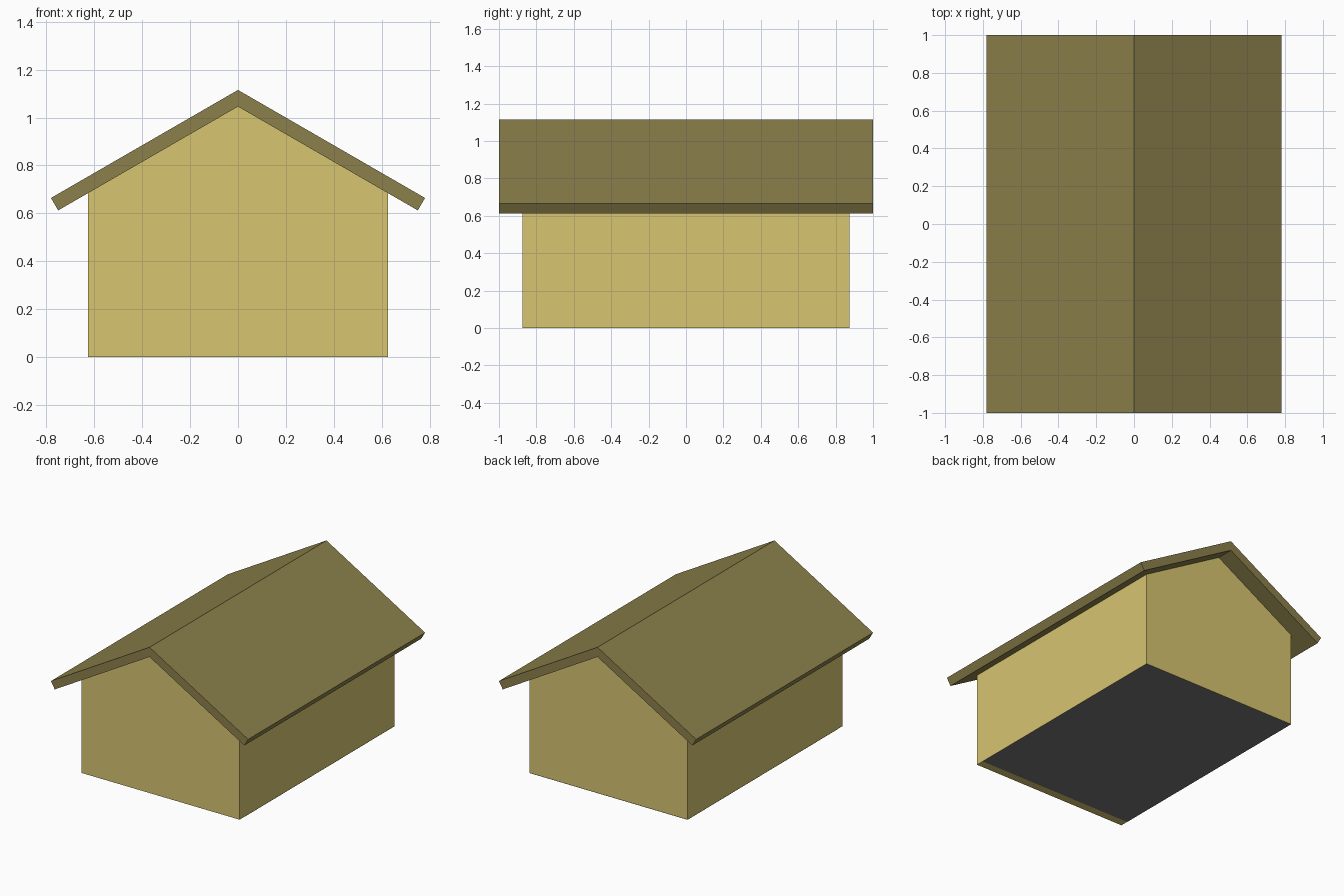
import bpy
import bmesh
import math

if "Cube" in bpy.data.objects:
    bpy.data.objects.remove(bpy.data.objects["Cube"])


def material(name, rgb):
    mat = bpy.data.materials.new(name)
    mat.diffuse_color = (*rgb, 1)
    mat.use_nodes = True
    mat.node_tree.nodes["Principled BSDF"].inputs["Base Color"].default_value = mat.diffuse_color
    return mat


def add_mesh(name, bm, mat):
    bmesh.ops.recalc_face_normals(bm, faces=bm.faces)
    mesh = bpy.data.meshes.new(name)
    bm.to_mesh(mesh)
    bm.free()
    mesh.materials.append(mat)
    obj = bpy.data.objects.new(name, mesh)
    bpy.context.collection.objects.link(obj)
    return obj


def prism(name, profile, y0, y1, mat):
    """Extrude an x-z outline from y0 to y1."""
    bm = bmesh.new()
    face = bm.faces.new([bm.verts.new((x, y0, z)) for x, z in profile])
    out = bmesh.ops.extrude_face_region(bm, geom=[face])
    verts = [g for g in out["geom"] if isinstance(g, bmesh.types.BMVert)]
    bmesh.ops.translate(bm, verts=verts, vec=(0, y1 - y0, 0))
    return add_mesh(name, bm, mat)


def mirrored(half):
    """Complete a right-hand outline with its left half."""
    return half + [(-x, z) for x, z in reversed(half) if x > 0]


wall_mat = material("wall_yellow", (0.68, 0.56, 0.165))
roof_mat = material("roof_brown", (0.26, 0.216, 0.07))
floor_mat = material("floor_grey", (0.18, 0.18, 0.18))

W, D, T = 0.625, 0.875, 0.06       # half width, half depth, board thickness
PITCH = math.radians(30)
APEX, EAVE_X = 1.115, 0.78
BASE = 0.001
slope = math.tan(PITCH)
under = APEX - T / math.cos(PITCH)  # ridge height of the roof underside


def under_z(x):
    return under - x * slope


# Gable ends
gable = mirrored([(W, BASE), (W, under_z(W)), (0, under)])
prism("front_wall", gable, -D, -D + T, wall_mat)
prism("back_wall", gable, D - T, D, wall_mat)

# Side walls, topped to the roof pitch
for side, name in ((1, "right_wall"), (-1, "left_wall")):
    outline = [(W, BASE), (W, under_z(W)), (W - T, under_z(W - T)), (W - T, BASE)]
    prism(name, [(side * x, z) for x, z in outline], -D + T, D - T, wall_mat)

# Floor sheet, leaving the front wall's foot visible
bm = bmesh.new()
bm.faces.new([bm.verts.new(p) for p in
              ((-W, -D + T, 0), (-W, D, 0), (W, D, 0), (W, -D + T, 0))])
add_mesh("floor", bm, floor_mat)

# Roof panels meeting at the ridge, with square-cut eaves
eave_z = APEX - EAVE_X * slope
panel = [(0, under), (0, APEX), (EAVE_X, eave_z),
         (EAVE_X - T * math.sin(PITCH), eave_z - T * math.cos(PITCH))]
for side, name in ((1, "right_roof"), (-1, "left_roof")):
    prism(name, [(side * x, z) for x, z in panel], -1, 1, roof_mat)
